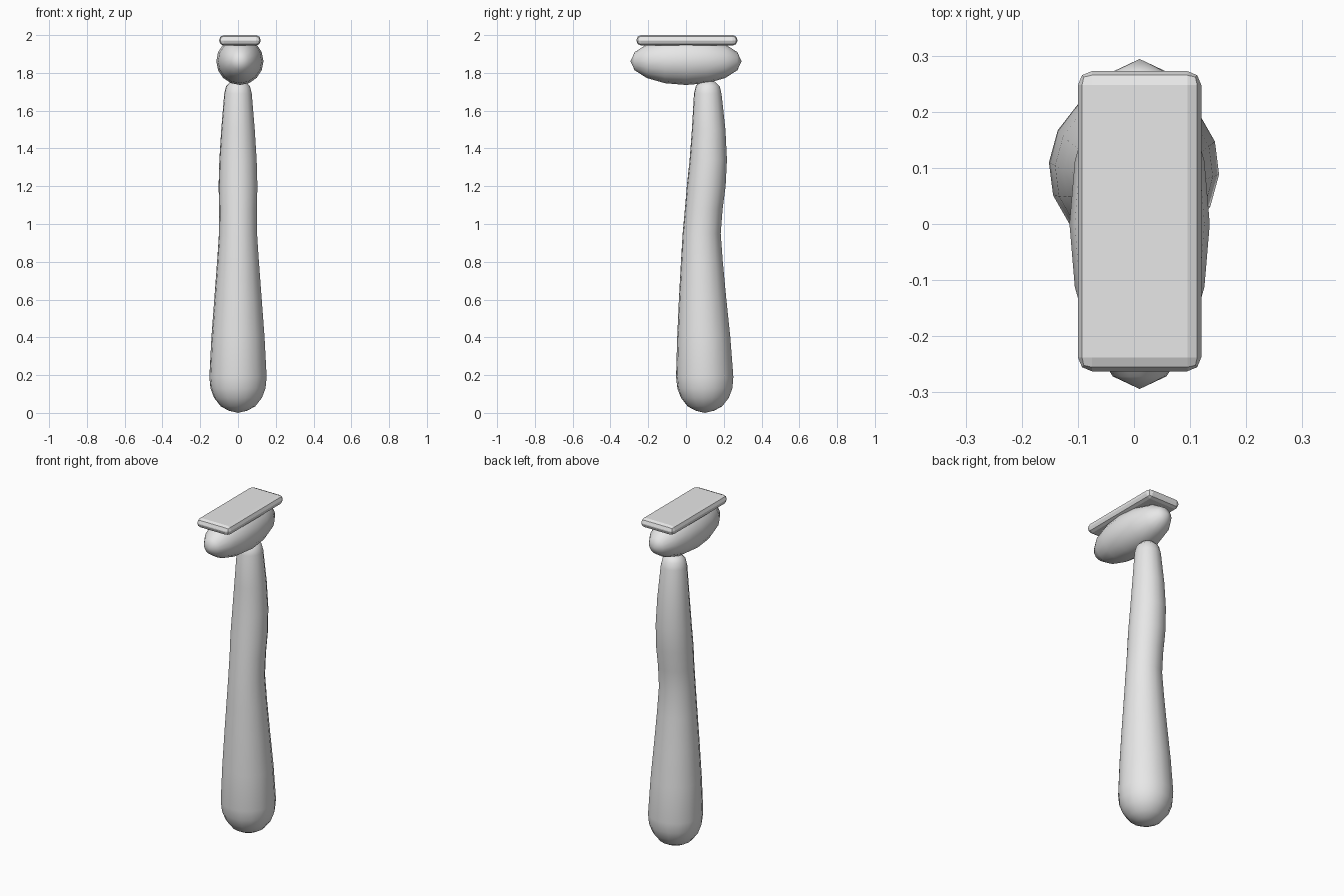
import bpy
import bmesh
import math
from mathutils import Matrix

cube = bpy.data.objects.get("Cube")
if cube:
    bpy.data.objects.remove(cube, do_unlink=True)

GREY = (0.8, 0.8, 0.8, 1.0)
grey = bpy.data.materials.new("light_grey")
grey.use_nodes = True
grey.diffuse_color = GREY
grey.node_tree.nodes["Principled BSDF"].inputs["Base Color"].default_value = GREY


def add_object(name, bm, smooth):
    bmesh.ops.recalc_face_normals(bm, faces=bm.faces[:])
    for face in bm.faces:
        face.smooth = smooth
    mesh = bpy.data.meshes.new(name)
    bm.to_mesh(mesh)
    bm.free()
    mesh.materials.append(grey)
    obj = bpy.data.objects.new(name, mesh)
    bpy.context.collection.objects.link(obj)
    return obj


# Handle: round rings lofted along a gently bent centre line (z, centre y, radius)
SIDES = 16
TWIST = math.radians(-4)
profile = [
    (0.012, 0.100, 0.050), (0.035, 0.100, 0.092), (0.080, 0.100, 0.127),
    (0.130, 0.100, 0.146), (0.190, 0.099, 0.152), (0.400, 0.094, 0.141),
    (0.600, 0.088, 0.126), (0.800, 0.084, 0.111), (0.950, 0.083, 0.101),
    (1.080, 0.094, 0.100), (1.200, 0.107, 0.103), (1.340, 0.118, 0.099),
    (1.500, 0.120, 0.089), (1.690, 0.115, 0.073), (1.730, 0.115, 0.063),
    (1.753, 0.115, 0.040),
]
bm = bmesh.new()
rings = []
for z, cy, radius in profile:
    angles = [TWIST + math.tau * i / SIDES for i in range(SIDES)]
    rings.append([bm.verts.new((radius * math.cos(a), cy + radius * math.sin(a), z))
                  for a in angles])
for low, high in zip(rings, rings[1:]):
    for i in range(SIDES):
        j = (i + 1) % SIDES
        bm.faces.new((low[i], low[j], high[j], high[i]))
# Rounded ends close to a point
for ring, tip in ((rings[0], (0, 0.1, 0)), (rings[-1], (0, 0.115, 1.76))):
    pole = bm.verts.new(tip)
    for i in range(SIDES):
        bm.faces.new((ring[i], ring[(i + 1) % SIDES], pole))
add_object("handle", bm, True)

# Head: stretched sphere with its poles pointing front and back
bm = bmesh.new()
bmesh.ops.create_uvsphere(bm, u_segments=16, v_segments=8, radius=1)
bm.transform(Matrix.Translation((0.01, 0, 1.862))
             @ Matrix.Diagonal((0.125, 0.294, 0.126, 1))
             @ Matrix.Rotation(math.pi / 2, 4, "X"))
add_object("head", bm, True)

# Top plate: flat bar with rounded edges
bm = bmesh.new()
bmesh.ops.create_cube(bm, size=1)
bm.transform(Matrix.Translation((0.01, 0.005, 1.9725))
             @ Matrix.Diagonal((0.22, 0.535, 0.055, 1)))
bmesh.ops.bevel(bm, geom=bm.edges[:], offset=0.025, segments=2,
                profile=0.5, affect="EDGES")
add_object("top_plate", bm, False)
